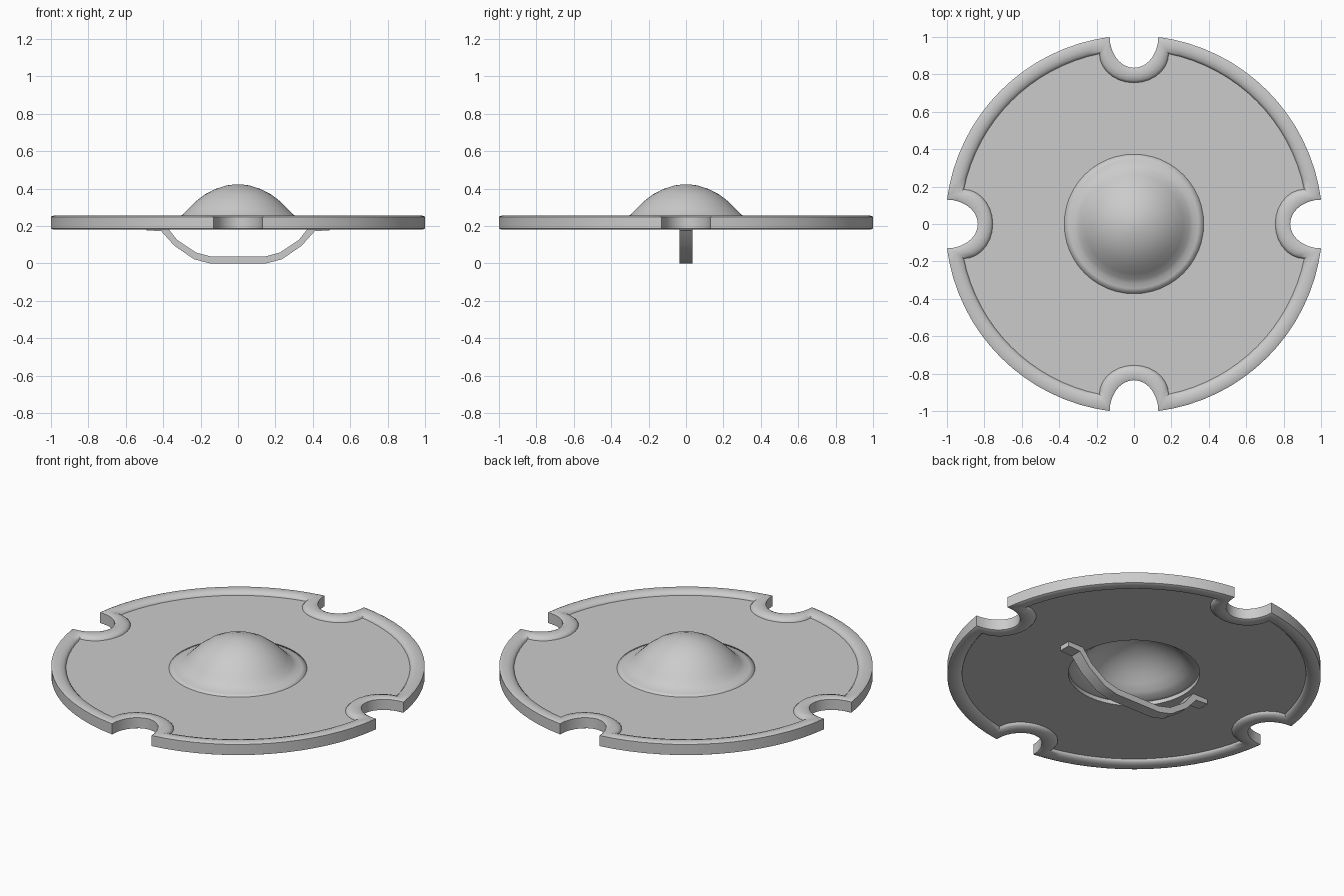
import bpy, bmesh, math
from math import sin, cos, pi

if "Cube" in bpy.data.objects:
    bpy.data.objects.remove(bpy.data.objects["Cube"])


def finish(name, bm, angle=50):
    bmesh.ops.recalc_face_normals(bm, faces=bm.faces[:])
    me = bpy.data.meshes.new(name)
    bm.to_mesh(me)
    bm.free()
    ob = bpy.data.objects.new(name, me)
    bpy.context.collection.objects.link(ob)
    bpy.context.view_layer.objects.active = ob
    ob.select_set(True)
    bpy.ops.object.shade_smooth_by_angle(angle=math.radians(angle))
    ob.select_set(False)
    return ob


def outline(d, n_notch=14, n_arc=16):
    """Round outline with four notches, inset by d."""
    k = d / 0.08
    hw, yc, depth = 0.13 + 0.055 * k, 1.0 - 0.09 * k, 0.165 - 0.01 * k
    r, a0 = math.hypot(hw, yc), math.atan2(hw, yc)
    quarter = []
    for i in range(n_notch + 1):            # notch at +y, left to right
        t = pi * i / n_notch
        quarter.append((-hw * cos(t), yc - depth * sin(t)))
    for i in range(1, n_arc):               # arc on to the next notch
        a = a0 + (pi / 2 - 2 * a0) * i / n_arc
        quarter.append((r * sin(a), r * cos(a)))
    pts = []
    for q in range(4):
        c, s = cos(-q * pi / 2), sin(-q * pi / 2)
        pts += [(x * c - y * s, x * s + y * c) for x, y in quarter]
    return pts


def loft(bm, rings, closed=True):
    """Skin rings of equal point count; closed joins last to first."""
    vs = [[bm.verts.new(p) for p in ring] for ring in rings]
    n = len(vs[0])
    for j in range(len(vs) if closed else len(vs) - 1):
        a, b = vs[j], vs[(j + 1) % len(vs)]
        for i in range(n):
            k = (i + 1) % n
            bm.faces.new((a[i], a[k], b[k], b[i]))
    return vs


def outline_ring(d, z):
    return [(x, y, z) for x, y in outline(d)]


# Rim: rounded section swept along the notched outline
section = [(0, 0.186), (0, 0.249), (0.012, 0.255), (0.045, 0.255), (0.068, 0.248),
           (0.08, 0.236), (0.08, 0.199), (0.068, 0.187), (0.045, 0.18), (0.012, 0.18)]
bm = bmesh.new()
loft(bm, [outline_ring(d, z) for d, z in section])
finish("rim", bm)

# Plate: flat board with a round hole behind the boss
pts = outline(0.07)


def hole_ring(z, r=0.355):
    return [(r * x / math.hypot(x, y), r * y / math.hypot(x, y), z) for x, y in pts]


bm = bmesh.new()
top, low = 0.234, 0.204
loft(bm, [outline_ring(0.07, top), hole_ring(top), hole_ring(low), outline_ring(0.07, low)])
finish("plate", bm, 30)

# Boss: hollow dome flaring into a flange
profile = [(0.373, 0.234), (0.345, 0.240), (0.318, 0.248), (0.297, 0.26), (0.265, 0.293),
           (0.225, 0.332), (0.175, 0.370), (0.12, 0.398), (0.06, 0.417), (0.012, 0.423)]
bm = bmesh.new()
rings = [[(r * cos(2 * pi * i / 48), r * sin(2 * pi * i / 48), z) for i in range(48)]
         for r, z in profile]
vs = loft(bm, rings, closed=False)
bm.faces.new(vs[-1])
boss = finish("boss", bm, 60)
mod = boss.modifiers.new("wall", 'SOLIDIFY')
mod.thickness = 0.01
mod.offset = -1

# Grip: bent strap across the back
half = [(0.49, 0.177), (0.41, 0.172), (0.34, 0.094), (0.235, 0.022), (0.15, 0.0)]
upper = [(0.49, 0.212), (0.39, 0.207), (0.325, 0.125), (0.225, 0.058), (0.145, 0.037)]
lower_path = half + [(-x, z) for x, z in reversed(half)]
upper_path = upper + [(-x, z) for x, z in reversed(upper)]
bm = bmesh.new()
rows = [[bm.verts.new((x, y, z)) for x, z in path]
        for path, y in ((lower_path, -0.035), (lower_path, 0.035),
                        (upper_path, 0.035), (upper_path, -0.035))]
for j in range(4):
    a, b = rows[j], rows[(j + 1) % 4]
    for i in range(len(a) - 1):
        bm.faces.new((a[i], a[i + 1], b[i + 1], b[i]))
for e in (0, -1):
    bm.faces.new([r[e] for r in rows])
finish("grip", bm, 20)
